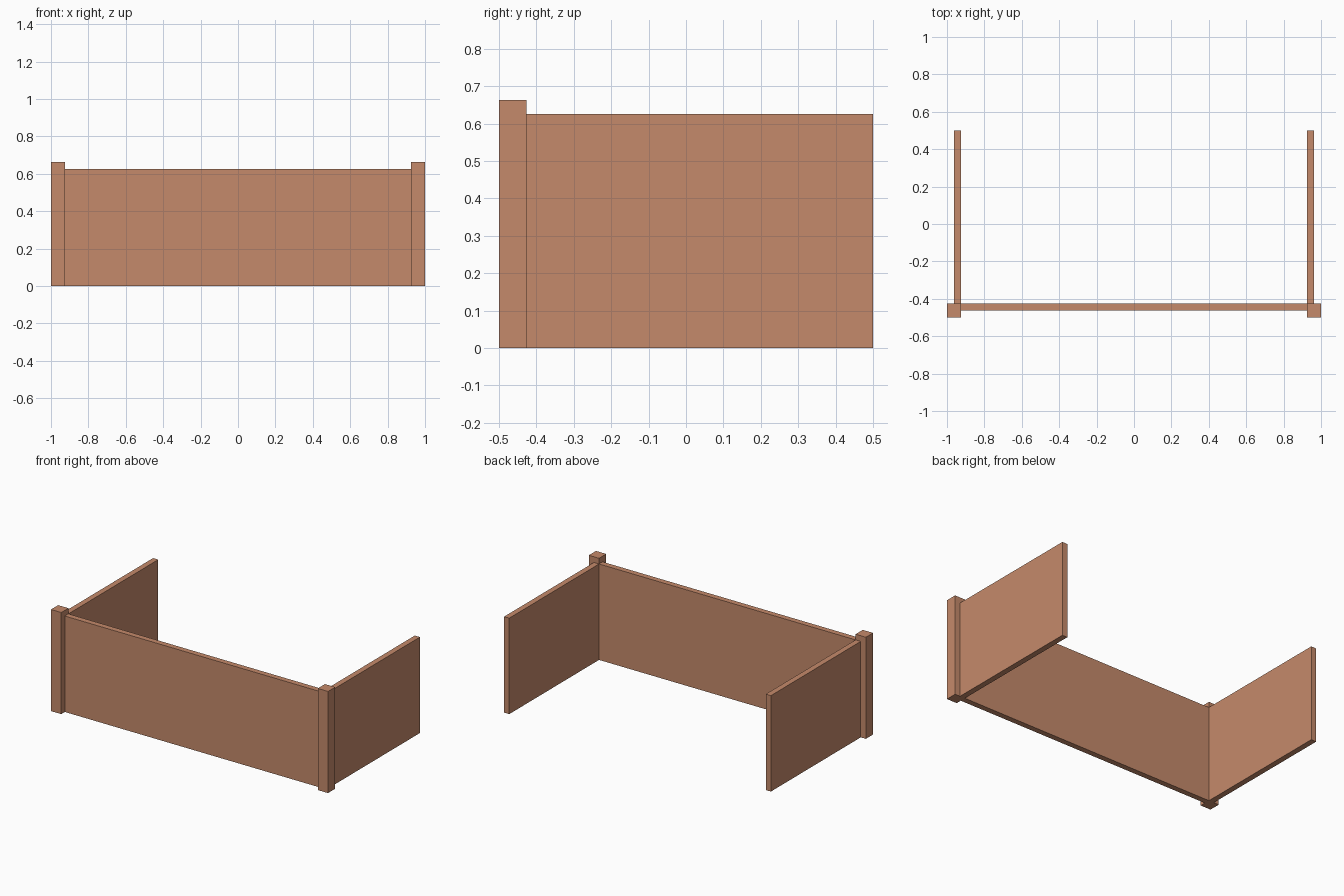
import bpy
from mathutils import Vector

cube = bpy.data.objects.get("Cube")
if cube:
    bpy.data.objects.remove(cube, do_unlink=True)

# Single terracotta colour
clay = bpy.data.materials.new("terracotta")
clay.use_nodes = True
colour = (0.56, 0.255, 0.147, 1)
clay.diffuse_color = colour
clay.node_tree.nodes["Principled BSDF"].inputs["Base Color"].default_value = colour


def box(name, low, high):
    """Flat-sided block between two opposite corners."""
    low, high = Vector(low), Vector(high)
    bpy.ops.mesh.primitive_cube_add(size=1, location=(low + high) / 2)
    part = bpy.context.object
    part.name = name
    part.scale = high - low
    bpy.ops.object.transform_apply(location=False, rotation=False, scale=True)
    part.data.materials.append(clay)
    return part


POST = 0.074          # post width
THICK = POST / 2      # wall thickness
POST_TOP = 0.663
WALL_TOP = 0.626
INNER = 1 - POST      # inner edge of the posts
BACK = -0.5 + POST    # rear face of the posts

# Front wall between the posts
box("front_wall", (-INNER, BACK - THICK, 0), (INNER, BACK, WALL_TOP))

# Corner post and side wall on each side
for side, s in (("left", 1), ("right", -1)):
    x_in, x_mid, x_out = s * INNER, s * (INNER + THICK), s
    box(side + "_post", (min(x_in, x_out), -0.5, 0), (max(x_in, x_out), BACK, POST_TOP))
    box(side + "_wall", (min(x_in, x_mid), BACK, 0), (max(x_in, x_mid), 0.5, WALL_TOP))
